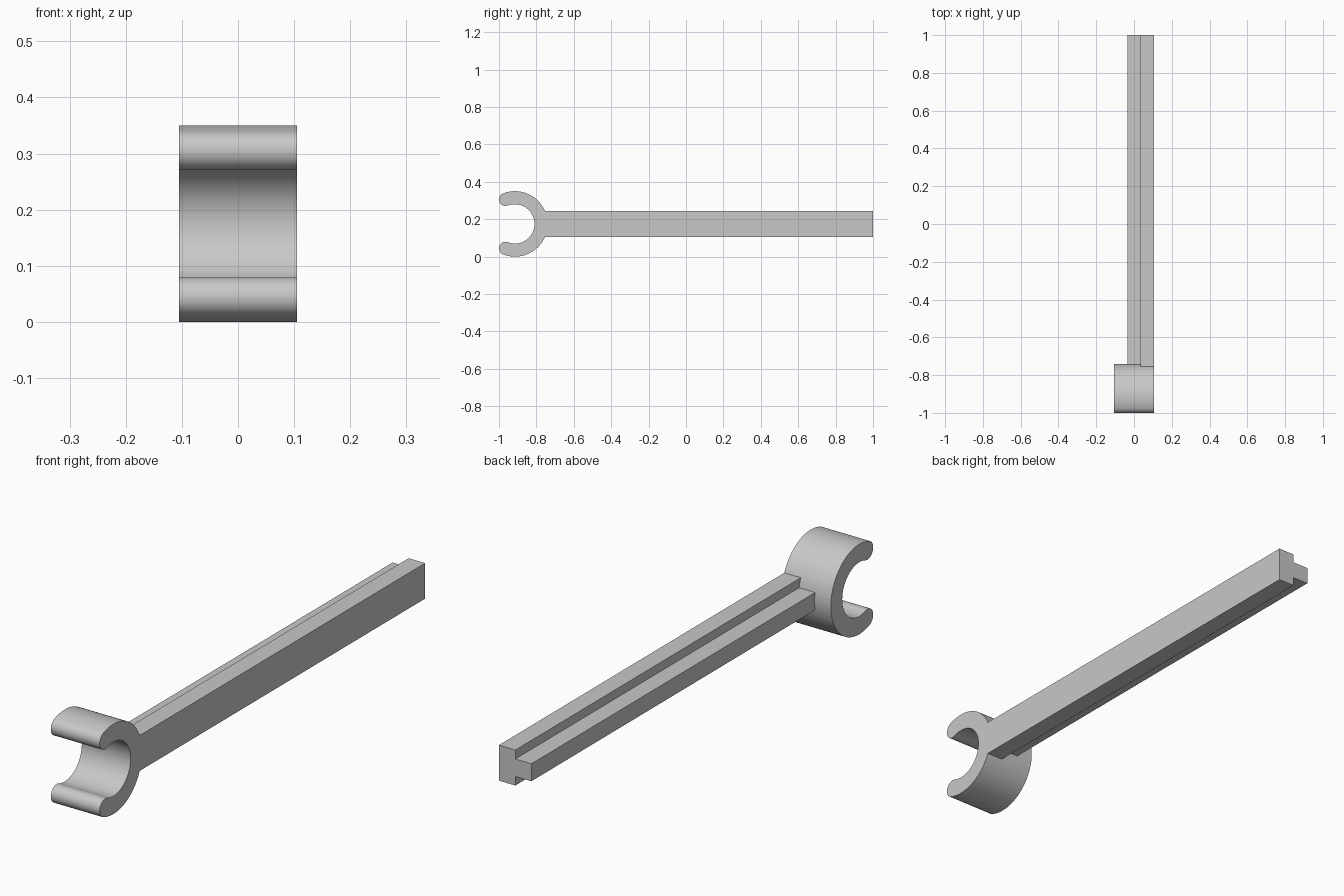
import bpy
import bmesh
from math import sin, cos, acos, asin, pi

if "Cube" in bpy.data.objects:
    bpy.data.objects.remove(bpy.data.objects["Cube"], do_unlink=True)

# Material
grey = bpy.data.materials.new("light grey")
grey.use_nodes = True
grey.diffuse_color = (0.58, 0.58, 0.58, 1)
grey.node_tree.nodes["Principled BSDF"].inputs["Base Color"].default_value = grey.diffuse_color

# Shared dimensions
CY, CZ = -0.915, 0.175          # clip centre
OUTER, INNER = 0.175, 0.105
SIDE = 0.105                    # half width of the clip
MID, CAP = (OUTER + INNER) / 2, (OUTER - INNER) / 2


def arc(cy, cz, radius, start, end, steps):
    angles = [start + (end - start) * i / steps for i in range(steps + 1)]
    return [(cy + radius * cos(a), cz + radius * sin(a)) for a in angles]


def extrude_profile(name, profile, x0, x1):
    """Extrude a closed (y, z) profile along x."""
    bm = bmesh.new()
    face = bm.faces.new([bm.verts.new((x0, y, z)) for y, z in profile])
    new = bmesh.ops.extrude_face_region(bm, geom=[face])["geom"]
    moved = [v for v in new if isinstance(v, bmesh.types.BMVert)]
    bmesh.ops.translate(bm, verts=moved, vec=(x1 - x0, 0, 0))
    bmesh.ops.recalc_face_normals(bm, faces=bm.faces)
    mesh = bpy.data.meshes.new(name)
    bm.to_mesh(mesh)
    bm.free()
    mesh.materials.append(grey)
    obj = bpy.data.objects.new(name, mesh)
    bpy.context.collection.objects.link(obj)
    bpy.ops.object.select_all(action="DESELECT")
    obj.select_set(True)
    bpy.context.view_layer.objects.active = obj
    bpy.ops.object.shade_smooth_by_angle(angle=pi / 6)
    return obj


# Open C-shaped clip with rounded tips
tip = acos(-0.05 / MID)
ty, tz = MID * cos(tip), MID * sin(tip)
clip = arc(CY, CZ, OUTER, -tip, tip, 96)
clip += arc(CY + ty, CZ + tz, CAP, tip, tip + pi, 20)[1:-1]
clip += arc(CY, CZ, INNER, tip, -tip, 96)
clip += arc(CY + ty, CZ - tz, CAP, pi - tip, 2 * pi - tip, 20)[1:-1]
extrude_profile("clip", clip, -SIDE, SIDE)


# Long bars whose front ends follow the curve of the clip
def bar(name, half_height, x0, x1):
    a = asin(half_height / OUTER)
    profile = arc(CY, CZ, OUTER, a, -a, 16)
    profile += [(1, CZ - half_height), (1, CZ + half_height)]
    extrude_profile(name, profile, x0, x1)


bar("handle_plate", 0.069, 0.034, SIDE)
bar("handle_rib", 0.034, -0.035, 0.034)
